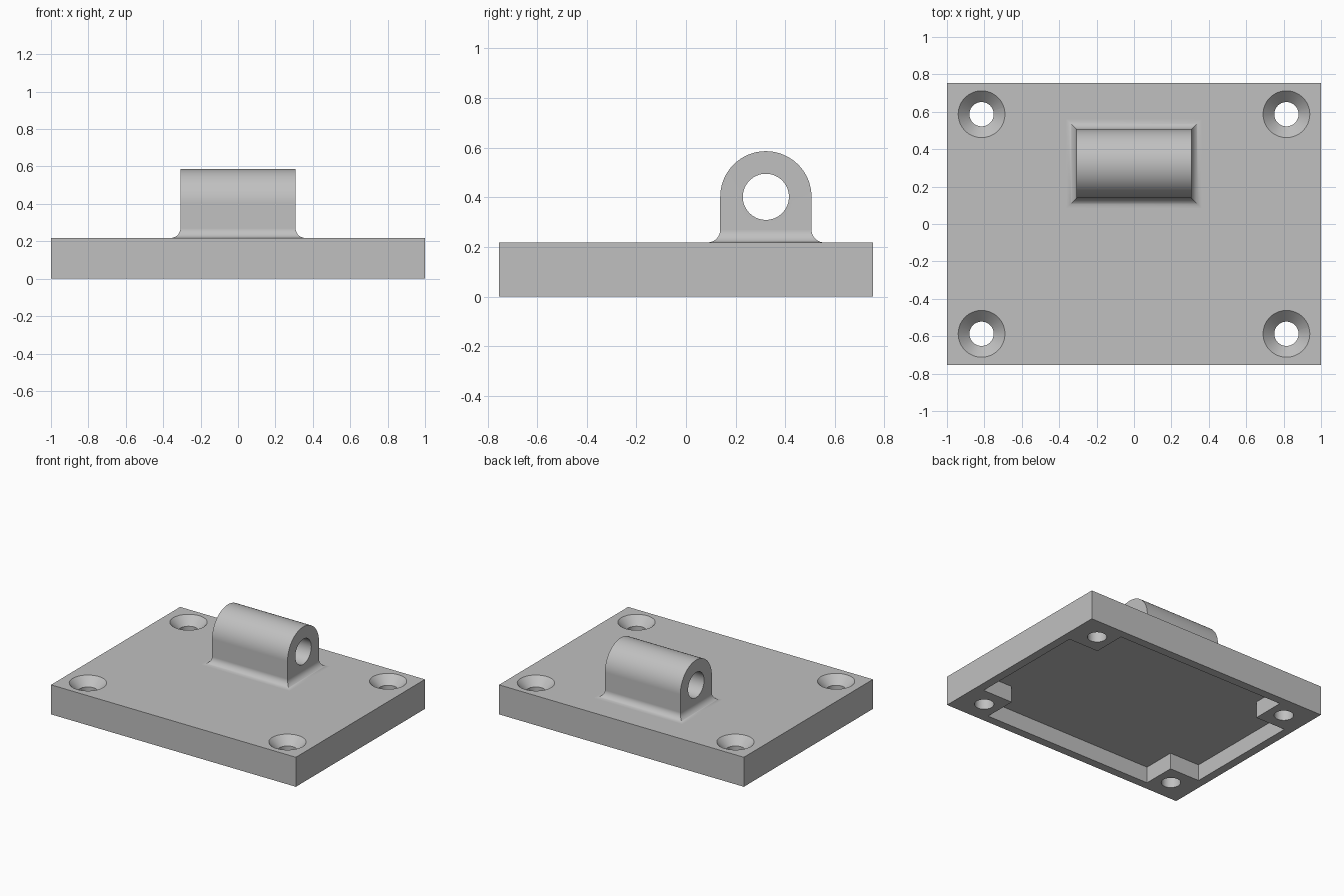
import bpy, bmesh, math
from mathutils import Matrix

if "Cube" in bpy.data.objects:
    bpy.data.objects.remove(bpy.data.objects["Cube"], do_unlink=True)

HALF_X, HALF_Y, TOP = 1.0, 0.753, 0.218      # plate
WALL, BOSS, DEPTH = 0.0625, 0.307, 0.12      # underside pocket
LUG_X, LUG_Y, LUG_R, AXIS_Z = 0.308, 0.322, 0.184, 0.402
FILLET = 0.052

grey = bpy.data.materials.new("plain grey")
grey.use_nodes = True
colour = (0.53, 0.53, 0.53, 1)
grey.diffuse_color = colour
grey.node_tree.nodes["Principled BSDF"].inputs["Base Color"].default_value = colour


def finish(bm, name):
    bmesh.ops.recalc_face_normals(bm, faces=bm.faces)
    mesh = bpy.data.meshes.new(name)
    bm.to_mesh(mesh)
    bm.free()
    mesh.materials.append(grey)
    obj = bpy.data.objects.new(name, mesh)
    bpy.context.collection.objects.link(obj)
    return obj


def prism(bm, points, offset):
    """Extrude a closed outline by an offset vector."""
    face = bm.faces.new([bm.verts.new(p) for p in points])
    new = bmesh.ops.extrude_face_region(bm, geom=[face], use_keep_orig=True)["geom"]
    verts = [g for g in new if isinstance(g, bmesh.types.BMVert)]
    bmesh.ops.translate(bm, verts=verts, vec=offset)


def cylinder(bm, r1, r2, depth, matrix, sides=64):
    bmesh.ops.create_cone(bm, cap_ends=True, segments=sides, radius1=r1,
                          radius2=r2, depth=depth, matrix=matrix)


def select(obj):
    bpy.ops.object.select_all(action="DESELECT")
    obj.select_set(True)
    bpy.context.view_layer.objects.active = obj


def cut(target, cutter):
    cutter.hide_render = True
    mod = target.modifiers.new("cut", "BOOLEAN")
    mod.operation, mod.solver, mod.object = "DIFFERENCE", "EXACT", cutter
    select(target)
    bpy.ops.object.modifier_apply(modifier=mod.name)
    bpy.data.objects.remove(cutter, do_unlink=True)


def smooth(obj):
    select(obj)
    bpy.ops.object.shade_smooth_by_angle(angle=math.radians(30))
    mod = obj.modifiers.new("flat faces", "WEIGHTED_NORMAL")
    mod.keep_sharp = True


# Mounting plate
bm = bmesh.new()
bmesh.ops.create_cube(bm, size=1, matrix=Matrix.Translation((0, 0, TOP / 2))
                      @ Matrix.Diagonal((2 * HALF_X, 2 * HALF_Y, TOP, 1)))
plate = finish(bm, "mounting_plate")

# Pocket underneath, stepped around the four corner bosses
ox, oy = HALF_X - WALL, HALF_Y - WALL
ix, iy = HALF_X - BOSS, HALF_Y - BOSS
outline = []
for sx, sy in ((1, 1), (-1, 1), (-1, -1), (1, -1)):
    corner = [(sx * ox, sy * iy), (sx * ix, sy * iy), (sx * ix, sy * oy)]
    outline += corner if sx * sy > 0 else corner[::-1]
bm = bmesh.new()
prism(bm, [(x, y, -0.1) for x, y in outline], (0, 0, DEPTH + 0.1))
cut(plate, finish(bm, "pocket_cutter"))

# Countersunk screw holes
for sx in (-1, 1):
    for sy in (-1, 1):
        place = Matrix.Translation((sx * 0.815, sy * 0.587, 0))
        bm = bmesh.new()
        cylinder(bm, 0.065, 0.065, 1, place)
        cut(plate, finish(bm, "hole_cutter"))
        bm = bmesh.new()
        # cone widens upward at 45 degrees and reaches above the top face
        cylinder(bm, 0.055, 0.145, 0.09, place @ Matrix.Translation((0, 0, TOP - 0.025)))
        cut(plate, finish(bm, "countersink_cutter"))
smooth(plate)

# Hinge lug: arched profile extruded along x
bm = bmesh.new()
seam = TOP + FILLET
profile = [(-LUG_X, LUG_Y - LUG_R, seam), (-LUG_X, LUG_Y + LUG_R, seam)]
for i in range(49):
    a = math.pi * i / 48
    profile.append((-LUG_X, LUG_Y + LUG_R * math.cos(a), AXIS_Z + LUG_R * math.sin(a)))
prism(bm, profile, (2 * LUG_X, 0, 0))
bm.normal_update()
bmesh.ops.delete(bm, geom=[f for f in bm.faces
                           if all(abs(v.co.z - seam) < 1e-5 for v in f.verts)],
                 context="FACES_ONLY")

# Mitred concave fillet around the foot of the lug
rings = []
for i in range(13):
    a = math.pi / 2 * i / 12
    out, z = FILLET * (1 - math.sin(a)), TOP + FILLET * (1 - math.cos(a))
    rings.append([bm.verts.new((sx * (LUG_X + out), LUG_Y + sy * (LUG_R + out), z))
                  for sx, sy in ((1, 1), (-1, 1), (-1, -1), (1, -1))])
for low, high in zip(rings, rings[1:]):
    for k in range(4):
        n = (k + 1) % 4
        bm.faces.new((low[k], low[n], high[n], high[k]))
bm.faces.new(rings[0])
bmesh.ops.remove_doubles(bm, verts=bm.verts, dist=1e-5)
lug = finish(bm, "hinge_lug")

# Pin bore through the lug
bm = bmesh.new()
cylinder(bm, 0.093, 0.093, 2, Matrix.Translation((0, LUG_Y, AXIS_Z))
         @ Matrix.Rotation(math.pi / 2, 4, "Y"))
cut(lug, finish(bm, "bore_cutter"))
smooth(lug)
